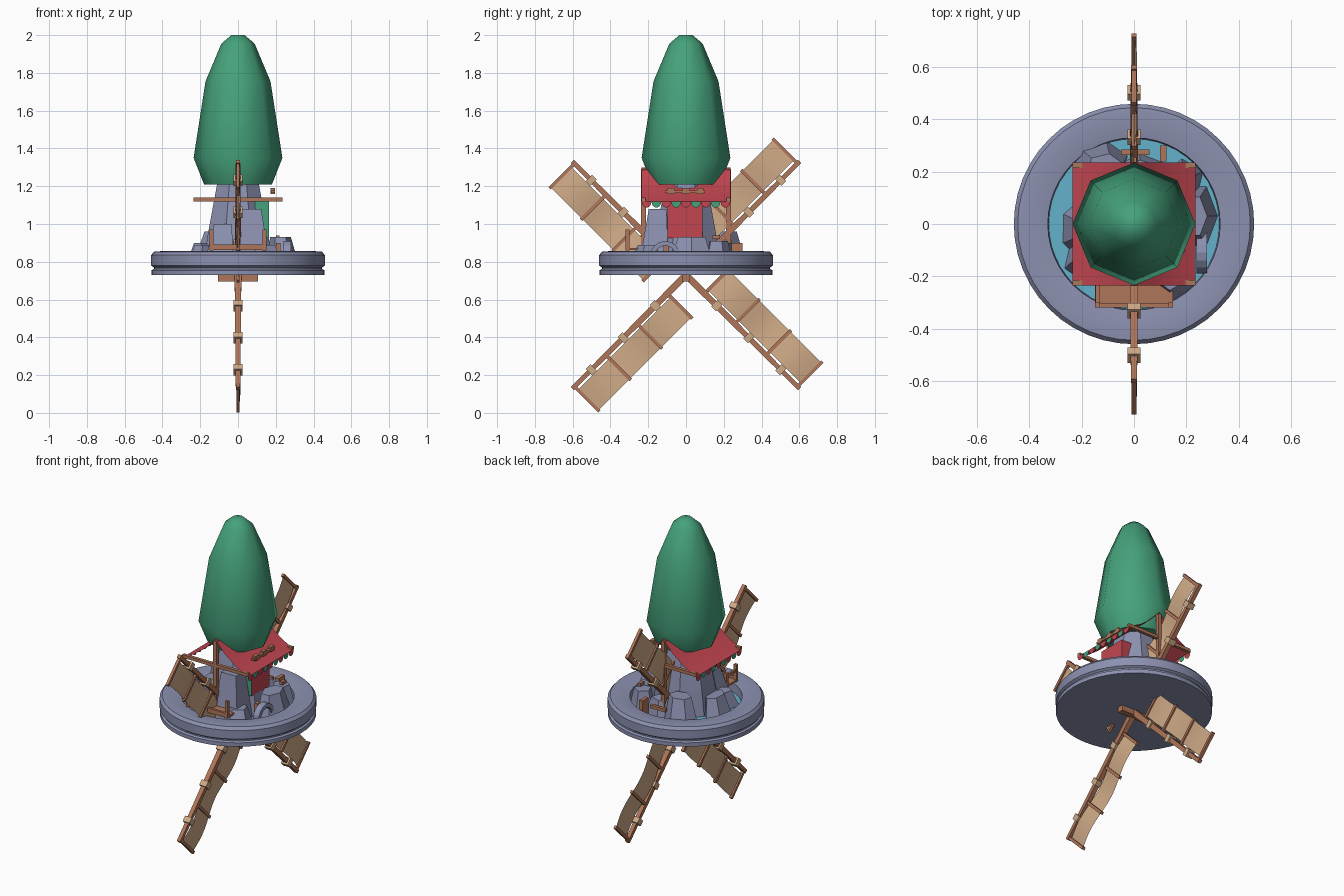
import bpy, bmesh, math
from mathutils import Vector, Matrix

if "Cube" in bpy.data.objects:
    bpy.data.objects.remove(bpy.data.objects["Cube"])


def mat(name, rgb):
    m = bpy.data.materials.new(name)
    m.diffuse_color = (*rgb, 1)
    m.use_nodes = True
    m.node_tree.nodes["Principled BSDF"].inputs["Base Color"].default_value = m.diffuse_color
    return m


GREEN = mat("leaf_green", (0.06, 0.36, 0.20))
STONE = mat("blue_grey_stone", (0.26, 0.28, 0.43))
RED = mat("roof_red", (0.54, 0.06, 0.08))
WOOD = mat("brown_wood", (0.43, 0.18, 0.10))
CLOTH = mat("tan_cloth", (0.62, 0.40, 0.24))
WATER = mat("water_blue", (0.13, 0.45, 0.60))


def finish(name, bm, mats, smooth=None, recalc=True):
    if recalc:
        bmesh.ops.recalc_face_normals(bm, faces=bm.faces)
    me = bpy.data.meshes.new(name)
    bm.to_mesh(me)
    bm.free()
    for m in mats:
        me.materials.append(m)
    ob = bpy.data.objects.new(name, me)
    bpy.context.collection.objects.link(ob)
    if smooth:
        bpy.context.view_layer.objects.active = ob
        ob.select_set(True)
        bpy.ops.object.shade_smooth_by_angle(angle=math.radians(smooth))
        ob.select_set(False)
    return ob


def lathe(name, profile, n, material, smooth=None):
    """Spin (radius, z) points round the z axis; zero radius ends are capped."""
    bm = bmesh.new()
    rings = []
    for r, z in profile:
        rings.append([bm.verts.new((r * math.cos(math.tau * i / n),
                                    r * math.sin(math.tau * i / n), z)) for i in range(n)])
    for a, b in zip(rings, rings[1:]):
        for i in range(n):
            j = (i + 1) % n
            bm.faces.new((a[i], a[j], b[j], b[i]))
    bm.faces.new(rings[0])
    bm.faces.new(rings[-1])
    return finish(name, bm, [material], smooth)


def box(bm, lo, hi):
    lo, hi = Vector(lo), Vector(hi)
    d = hi - lo
    return bmesh.ops.create_cube(bm, size=1, matrix=Matrix.Translation((lo + hi) / 2)
                                 @ Matrix.Diagonal((d.x, d.y, d.z, 1)))


def boxes(name, spans, material):
    bm = bmesh.new()
    for lo, hi in spans:
        box(bm, lo, hi)
    return finish(name, bm, [material])


def rock(name, center, size, z0, z1, top_shift=(0, 0), taper=0.65, turn=0.4, n=5):
    bm = bmesh.new()
    rings = []
    for z, k, s in ((z0, 1, 0), (z1, taper, 1)):
        rings.append([bm.verts.new((center[0] + size[0] * k * math.cos(turn + math.tau * i / n) + s * top_shift[0],
                                    center[1] + size[1] * k * math.sin(turn + math.tau * i / n) + s * top_shift[1],
                                    z)) for i in range(n)])
    for i in range(n):
        j = (i + 1) % n
        bm.faces.new((rings[0][i], rings[0][j], rings[1][j], rings[1][i]))
    bm.faces.new(rings[0])
    bm.faces.new(rings[1])
    return finish(name, bm, [STONE])


# Round basin with a grooved rim, and the water in it
lathe("basin", [(0.458, 0.73), (0.458, 0.755), (0.446, 0.762), (0.446, 0.77), (0.46, 0.78),
                (0.46, 0.835), (0.445, 0.853), (0.40, 0.857), (0.33, 0.845), (0.325, 0.77)],
      48, STONE, 35)
lathe("water", [(0.327, 0.775), (0.327, 0.79)], 48, WATER)

# Tapered stone tower
tower = lathe("tower", [(0.20, 0.78), (0.172, 0.95), (0.118, 1.22)], 8, STONE)
tower.rotation_euler.z = math.pi / 8

# Rocks and buttresses round the tower foot
rock("front_buttress", (0.08, -0.17), (0.125, 0.11), 0.79, 1.08, (-0.01, 0.02), 0.6, 0.785, 4)
rock("left_buttress", (-0.10, -0.16), (0.11, 0.09), 0.79, 1.0, (0.02, 0.03), 0.6, 0.785, 4)
rock("right_rock", (0.235, 0.03), (0.085, 0.13), 0.79, 0.93, (-0.01, 0), 0.65, 0.0, 6)
rock("right_back_rock", (0.19, 0.17), (0.08, 0.08), 0.79, 0.91)
rock("back_rock", (-0.13, 0.235), (0.11, 0.085), 0.79, 0.96, (0.02, -0.02), 0.65, 0.3, 6)
rock("back_centre_rock", (0.03, 0.2), (0.11, 0.07), 0.79, 0.9)
rock("left_rock", (-0.21, -0.02), (0.07, 0.11), 0.79, 0.90, (0.02, 0), 0.7, 0.5, 6)
rock("left_front_rock", (-0.2, -0.14), (0.07, 0.08), 0.79, 0.89, (0.01, 0.02), 0.6, 1.0)
rock("front_right_rock", (0.14, -0.21), (0.1, 0.09), 0.79, 0.89, (0, 0.01), 0.6, 0.9)

# Tall eight-sided tree crown
crown = lathe("tree_crown", [(0.18, 1.21), (0.235, 1.35), (0.172, 1.755), (0.088, 1.955), (0.035, 2.0)],
              8, GREEN, 50)

# Thin swept gable roof with its ridge along y
bm = bmesh.new()
profile = [(-0.235, 1.12), (-0.15, 1.165), (-0.07, 1.225), (0, 1.30), (0.07, 1.225), (0.15, 1.165), (0.235, 1.12)]
rows = [[bm.verts.new((x, y, z)) for x, z in profile] for y in (-0.235, 0.235)]
for i in range(len(profile) - 1):
    bm.faces.new((rows[0][i], rows[0][i + 1], rows[1][i + 1], rows[1][i]))
finish("roof", bm, [RED], 30, recalc=False)

# Alternating scallops hanging from both eaves
bm = bmesh.new()
w = 0.47 / 9
for side in (-1, 1):
    for i in range(9):
        c = -0.235 + w * (i + 0.5)
        f = bm.faces.new([bm.verts.new((side * 0.235, c + w / 2 * math.cos(math.pi * k / 6),
                                        1.12 - 0.034 * math.sin(math.pi * k / 6))) for k in range(7)])
        f.material_index = i % 2
        f.normal_update()
        if f.normal.x * side < 0:
            f.normal_flip()
finish("eave_scallops", bm, [RED, GREEN], recalc=False)

# Gable tie beams and posts, front and back
spans = []
for s in (-1, 1):
    y = s * 0.225
    spans.append(((-0.235, y - 0.01, 1.12), (0.235, y + 0.01, 1.14)))
    spans.append(((-0.012, y - 0.012, 0.86), (0.012, y + 0.012, 1.29)))
boxes("gable_frame", spans, WOOD)

# Curtain door on the right: red outside, green on its edges
bm = bmesh.new()
box(bm, (0.09, -0.098, 0.925), (0.165, 0.087, 1.12))
for f in bm.faces:
    f.normal_update()
    f.material_index = 1 if f.normal.y < -0.5 else 0
finish("curtain_door", bm, [RED, GREEN])

# Rod with pegs lying on the right roof slope
rod = [((0.175, -0.11, 1.165), (0.195, 0.10, 1.178))]
rod += [((0.172, y - 0.018, 1.16), (0.196, y + 0.018, 1.19)) for y in (-0.08, 0.0, 0.075)]
boxes("roof_rod", rod, WOOD)

# Front landing with corner posts
boxes("front_landing", [((-0.15, -0.32, 0.862), (0.15, -0.19, 0.874)),
                        ((-0.15, -0.32, 0.874), (0.15, -0.305, 0.892)),
                        ((-0.15, -0.32, 0.86), (-0.13, -0.30, 0.97)),
                        ((0.13, -0.32, 0.86), (0.15, -0.30, 0.97)),
                        ((-0.15, -0.22, 0.86), (-0.13, -0.20, 0.95)),
                        ((-0.147, -0.31, 0.925), (-0.133, -0.21, 0.94))], WOOD)

# Loose timber pegs and a bench round the pool
boxes("pool_pegs", [((0.10, 0.24, 0.80), (0.125, 0.30, 0.90)),
                    ((0.20, -0.12, 0.80), (0.225, -0.09, 0.90)),
                    ((0.20, 0.14, 0.92), (0.22, 0.18, 0.94)),
                    ((-0.05, 0.265, 0.86), (0.06, 0.285, 0.88))], WOOD)

# Small stone arch at the right of the landing
bm = bmesh.new()
prev = None
for k in range(9):
    a = math.pi * k / 8
    ring = [bm.verts.new((x, -0.11 + r * math.cos(a), 0.83 + r * math.sin(a)))
            for x, r in ((0.24, 0.055), (0.24, 0.08), (0.28, 0.08), (0.28, 0.055))]
    if prev:
        for i in range(4):
            j = (i + 1) % 4
            bm.faces.new((prev[i], prev[j], ring[j], ring[i]))
    else:
        bm.faces.new(ring)
    prev = ring
bm.faces.new(prev)
finish("stone_arch", bm, [STONE])

# Axle under the basin
boxes("axle", [((-0.105, -0.02, 0.695), (0.105, 0.02, 0.735))], WOOD)


# Four sails: u runs along the arm (local y), v across the cloth (local z)
def sail(name, angle):
    place = Matrix.Translation((0, 0, 0.73)) @ Matrix.Rotation(angle, 4, 'X')
    bm = bmesh.new()
    arm = box(bm, (-0.018, 0, -0.018), (0.018, 0.85, 0.018))
    for v in arm["verts"]:
        if v.co.y > 0.5:
            v.co.x *= 0.65
            v.co.z *= 0.65
    for u in (0.14, 0.365, 0.60, 0.835):
        box(bm, (-0.009, u - 0.009, 0), (0.009, u + 0.009, 0.187))
    n_wood = len(bm.faces)
    for u in (0.23, 0.47, 0.71):
        box(bm, (-0.024, u - 0.018, -0.024), (0.024, u + 0.018, 0.024))
    bm.faces.ensure_lookup_table()
    for f in bm.faces[n_wood:]:
        f.material_index = 1
    bmesh.ops.recalc_face_normals(bm, faces=bm.faces)
    # billowing cloth
    nu = 18
    grid = [[bm.verts.new((0.012 * math.sin(3 * math.pi * i / nu), 0.14 + 0.695 * i / nu, v))
             for v in (0.026, 0.178)] for i in range(nu + 1)]
    for a, b in zip(grid, grid[1:]):
        f = bm.faces.new((a[0], b[0], b[1], a[1]))
        f.material_index = 1
    bm.transform(place)
    finish(name, bm, [WOOD, CLOTH], 30, recalc=False)


for k, name in enumerate(("back_upper", "front_upper", "front_lower", "back_lower")):
    sail(name + "_sail", math.pi / 4 + k * math.pi / 2)
